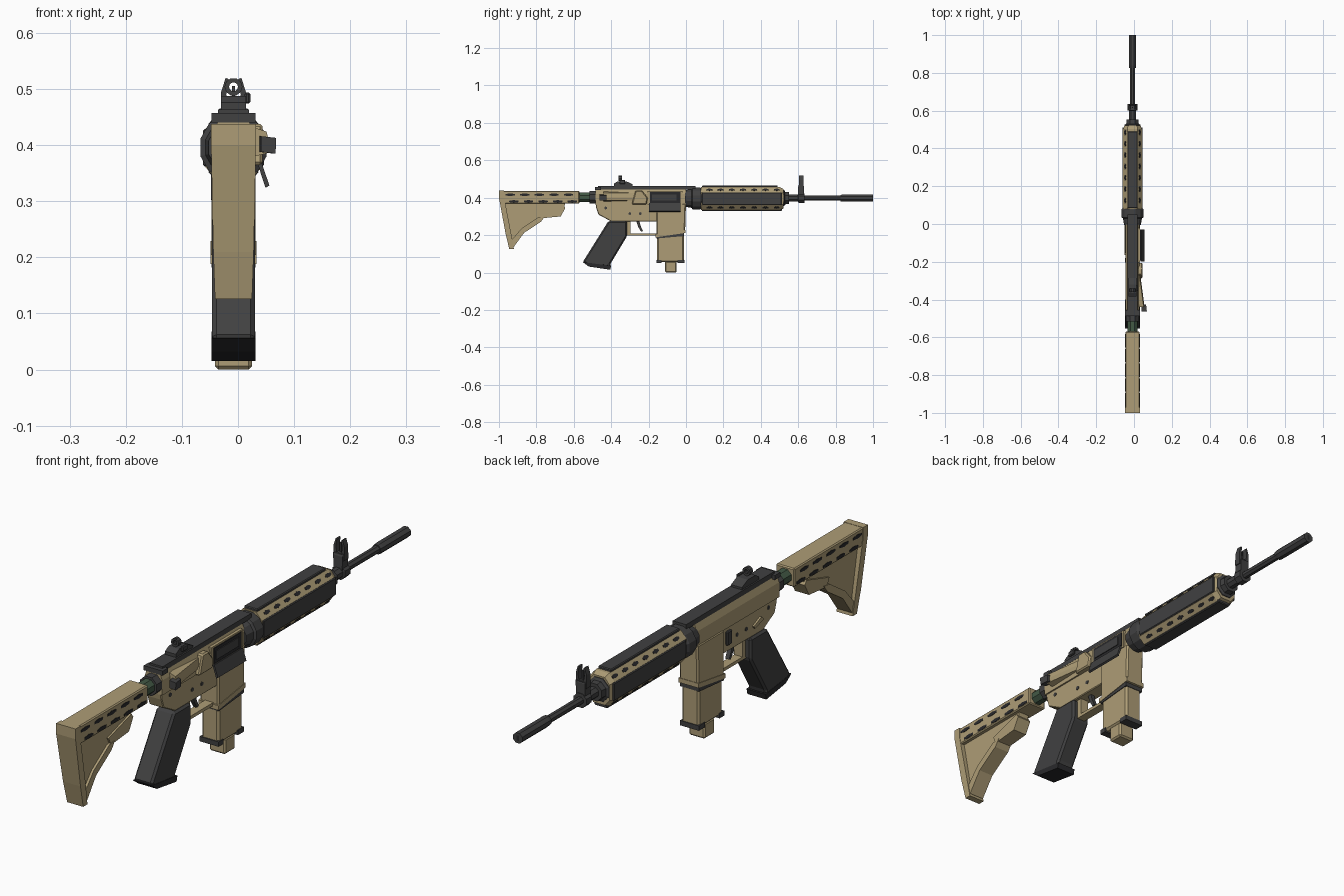
import bpy, bmesh, math
from mathutils import Matrix, Vector

if "Cube" in bpy.data.objects:
    bpy.data.objects.remove(bpy.data.objects["Cube"])

CX, BZ = -0.008, 0.398          # centre plane of the rifle, bore height


def material(name, rgb):
    m = bpy.data.materials.new(name)
    m.diffuse_color = (*rgb, 1)
    m.use_nodes = True
    m.node_tree.nodes["Principled BSDF"].inputs["Base Color"].default_value = m.diffuse_color
    return m


TAN = material("tan", (0.42, 0.335, 0.18))
DARK = material("charcoal", (0.052, 0.052, 0.053))
BLACK = material("black", (0.022, 0.022, 0.024))
GREEN = material("green", (0.055, 0.10, 0.06))


def finish(name, bm, mat, bevel=0):
    bmesh.ops.recalc_face_normals(bm, faces=bm.faces)
    me = bpy.data.meshes.new(name)
    bm.to_mesh(me)
    bm.free()
    me.materials.append(mat)
    ob = bpy.data.objects.new(name, me)
    bpy.context.collection.objects.link(ob)
    if bevel:
        mod = ob.modifiers.new("chamfer", "BEVEL")
        mod.width, mod.segments, mod.limit_method = bevel, 1, "ANGLE"
    return ob


def loft(name, rings, mat, bevel=0):
    """Skin equal rings of 3D points and cap both ends."""
    bm = bmesh.new()
    vs = [[bm.verts.new(p) for p in r] for r in rings]
    n = len(vs[0])
    for a, b in zip(vs, vs[1:]):
        for i in range(n):
            j = (i + 1) % n
            bm.faces.new((a[i], a[j], b[j], b[i]))
    bm.faces.new(vs[0])
    bm.faces.new(vs[-1])
    return finish(name, bm, mat, bevel)


def profile(name, pts, half, mat, bevel=0, cx=CX):
    """Side outline (y, z) extruded across x."""
    return loft(name, [[(cx + s * half, y, z) for y, z in pts] for s in (-1, 1)], mat, bevel)


def box(name, x, y, z, mat, bevel=0):
    rect = [(y[0], z[0]), (y[1], z[0]), (y[1], z[1]), (y[0], z[1])]
    return profile(name, rect, (x[1] - x[0]) / 2, mat, bevel, (x[0] + x[1]) / 2)


def turned(name, steps, mat, n=8, z=BZ):
    """Round part along y from (y, radius) steps."""
    a = [2 * math.pi * (i + .5) / n for i in range(n)]
    return loft(name, [[(CX + r * math.cos(t), y, z + r * math.sin(t)) for t in a]
                       for y, r in steps], mat)


def plates(name, spots, size, mat, n=6):
    """Thin plates at (centre, outward direction); size = length, width, thickness."""
    bm = bmesh.new()
    for c, d in spots:
        d = Vector(d).normalized()
        along = Vector((0, 1, 0))
        rot = Matrix((along, d.cross(along), d)).transposed().to_4x4()
        bmesh.ops.create_cone(bm, cap_ends=True, segments=n, radius1=1, radius2=1, depth=1,
                              matrix=Matrix.Translation(c) @ rot @ Matrix.Diagonal(
                                  (size[0] / 2, size[1] / 2, size[2], 1)))
    return finish(name, bm, mat)


# --- Stock ---
box("stock_tube", (CX - .038, CX + .038), (-.985, -.57), (.368, .437), TAN, .004)
loft("butt_plate", [[(CX - h, y, z), (CX + h, y, z), (CX + h, y2, z), (CX - h, y2, z)]
                    for h, y, y2, z in ((.033, -.945, -.92, .126), (.036, -.965, -.935, .21),
                                        (.040, -1, -.972, .40), (.040, -1, -.972, .438))], TAN)
profile("stock_web", [(-.985, .37), (-.94, .15), (-.87, .225), (-.775, .278), (-.77, .295),
                      (-.67, .302), (-.645, .37)], .022, TAN)
profile("stock_strut", [(-.94, .13), (-.92, .138), (-.866, .212), (-.775, .272), (-.755, .30),
                        (-.79, .295), (-.88, .235), (-.945, .16)], .031, TAN)
profile("stock_latch", [(-.775, .29), (-.67, .30), (-.645, .345), (-.655, .36), (-.79, .32)], .029, TAN)
plates("stock_slots", [((CX + s * .038, -.94 + .078 * i + o, z), (s, 0, 0)) for s in (-1, 1)
                       for z, o in ((.416, 0), (.380, .02)) for i in range(5)],
       (.058, .015, .003), BLACK)

# --- Buffer tube ---
turned("buffer_tube", [(-.58, .028), (-.50, .028)], GREEN, z=.402)
turned("buffer_nut", [(-.515, .037), (-.475, .037)], DARK, z=.402)

# --- Receiver ---
profile("lower_receiver", [(-.485, .375), (-.48, .345), (-.468, .31), (-.40, .273), (-.15, .273),
                           (-.15, .375)], .030, TAN, .003)
w = .036
loft("upper_receiver", [[(CX + x, y, z) for x, z in ((-w, .365), (w, .365), (w, .42), (.026, .448),
                                                     (-.026, .448), (-w, .42))] for y in (-.485, .0)], TAN)
profile("magazine_well", [(-.158, .37), (-.158, .188), (-.005, .212), (0, .37)], .039, TAN, .006)
profile("well_rim", [(-.163, .205), (-.163, .188), (-.002, .212), (-.002, .229)], .041, TAN)
profile("receiver_rail", [(-.47, .445), (0, .445), (.05, .445), (.05, .464), (-.47, .464)], .0275, DARK)
box("charging_handle", (CX - .039, CX + .039), (-.487, -.455), (.440, .457), DARK)
profile("shell_deflector", [(-.29, .365), (-.21, .365), (-.205, .40), (-.235, .438), (-.27, .438)],
        .012, TAN, .005, .032)
# Ejection port with hanging door
box("port_frame", (.02, .033), (-.205, -.02), (.365, .436), TAN)
box("ejection_port", (.022, .036), (-.192, -.03), (.372, .430), BLACK)
box("bolt", (.022, .039), (-.182, -.05), (.385, .418), DARK)
loft("port_door", [[(x, y, z) for x, z in ((.034, .370), (.041, .372), (.056, .328), (.049, .324))]
                   for y in (-.198, -.03)], DARK)
# Forward assist, splayed outwards
loft("forward_assist", [[(x + dx, y, .402 + dz) for dx, dz in
                         ((-.018, -.022), (.006, -.016), (.009, .0), (.004, .022), (-.02, .03))]
                        for x, y in ((.022, -.25), (.047, -.44))], TAN)
loft("assist_knob", [[(x + dx, y, .401 + dz) for dx, dz in
                      ((-.013, -.013), (.013, -.016), (.014, .012), (-.013, .015))]
                     for x, y in ((.050, -.425), (.054, -.462))], DARK)
# Left side controls and pins
box("bolt_catch", (CX - .040, CX - .028), (-.205, -.178), (.30, .352), DARK, .003)
profile("selector", [(-.395, .318), (-.38, .332), (-.335, .312), (-.342, .302)], .004, TAN, 0, CX - .033)
plates("receiver_pins", [((CX + s * .030, y, z), (s, 0, 0)) for s in (-1, 1)
                         for y, z in ((-.43, .345), (-.30, .315), (-.245, .315))],
       (.016, .016, .004), DARK)

# --- Trigger group and grip ---
box("trigger_guard", (CX - .017, CX + .017), (-.315, -.15), (.197, .209), TAN)
box("guard_rear", (CX - .017, CX + .017), (-.318, -.296), (.197, .28), TAN)
profile("trigger", [(-.268, .28), (-.25, .28), (-.243, .25), (-.230, .222), (-.240, .218),
                    (-.256, .245)], .008, DARK)
profile("grip", [(-.415, .275), (-.315, .275), (-.315, .195), (-.405, .045), (-.405, .03),
                 (-.53, .045), (-.552, .056)], .038, DARK, .008)
profile("grip_cap", [(-.552, .056), (-.40, .036), (-.405, .015), (-.52, .032)], .039, BLACK)

# --- Magazine ---
box("magazine", (CX - .036, CX + .036), (-.154, -.012), (.055, .25), TAN, .008)
profile("magazine_band", [(-.157, .182), (-.157, .205), (-.01, .222), (-.01, .195)], .039, DARK)
box("band_rear_step", (CX - .039, CX + .039), (-.158, -.13), (.05, .068), DARK)
box("band_front_step", (CX - .039, CX + .039), (-.045, -.009), (.05, .068), DARK)
box("magazine_foot", (CX - .033, CX + .033), (-.112, -.05), (0, .06), TAN, .006)

# --- Handguard ---
turned("barrel_nut", [(-.005, .046), (.03, .052), (.035, .061), (.075, .061), (.085, .055)], DARK, 12, .396)
HZ = .395
octagon = ((.05, .034), (.0275, .061), (-.0275, .061), (-.05, .034),
           (-.05, -.034), (-.0275, -.061), (.0275, -.061), (.05, -.034))
loft("handguard", [[(CX + x * s, y, HZ + z * s) for x, z in octagon]
                   for s, y in ((1, .08), (1, .502), (.85, .522))], TAN)
for s, side in ((1, "right"), (-1, "left")):
    box(side + "_guard_panel", sorted((CX + s * .045, CX + s * .054)), (.085, .512), (.362, .429), DARK, .003)
box("top_guard_rail", (CX - .0275, CX + .0275), (.085, .49), (.45, .465), DARK, .003)
box("bottom_guard_panel", (CX - .0275, CX + .0275), (.085, .512), (.328, .342), DARK, .003)
plates("guard_vents", [((CX + sx * .0388, .125 + .06 * i, HZ + sz * .0475), (sx * .027, 0, sz * .0225))
                       for sx in (-1, 1) for sz in (-1, 1) for i in range(7)],
       (.036, .015, .003), BLACK)

# --- Barrel ---
turned("guard_cap", [(.50, .048), (.525, .046), (.53, .036), (.552, .034)], DARK)
turned("gas_block", [(.545, .021), (.60, .021), (.602, .028), (.634, .028)], DARK)
turned("barrel", [(.54, .0145), (.835, .0145)], DARK)
turned("muzzle", [(.825, .0185), (.838, .0205), (1, .0205)], DARK)
plates("muzzle_bore", [((CX, 1, BZ), (1, 0, 0))], (.0001, .02, .01), BLACK, 8)

# --- Front sight ---
profile("front_sight_base", [(.597, .41), (.632, .41), (.63, .462), (.624, .47), (.604, .47), (.6, .46)],
        .018, DARK)
box("front_sight_step", (CX - .022, CX + .022), (.602, .628), (.445, .468), DARK)
for s in (-1, 1):
    loft("front_sight_ear", [[(CX + s * x, y, z) for x, z in
                              ((.008, .462), (.022, .462), (.022, .495), (.014, .52), (.009, .518), (.013, .49))]
                             for y in (.605, .627)], DARK)
box("front_sight_post", (CX - .003, CX + .003), (.613, .619), (.465, .505), DARK)

# --- Rear sight ---
profile("rear_sight_base", [(-.385, .46), (-.285, .46), (-.285, .472), (-.32, .488), (-.365, .488),
                            (-.385, .476)], .022, DARK)
box("rear_sight_knob", (CX + .02, CX + .030), (-.355, -.325), (.474, .494), DARK, .003)
bm = bmesh.new()
ring = [[bm.verts.new((CX + r * math.cos(math.pi * k / 5), y, .504 + r * math.sin(math.pi * k / 5)))
         for k in range(10)] for r, y in ((.016, -.36), (.016, -.342), (.008, -.342), (.008, -.36))]
for a, b in zip(ring, ring[1:] + ring[:1]):
    for k in range(10):
        bm.faces.new((a[k], a[k - 9], b[k - 9], b[k]))
finish("rear_sight_ring", bm, DARK)
